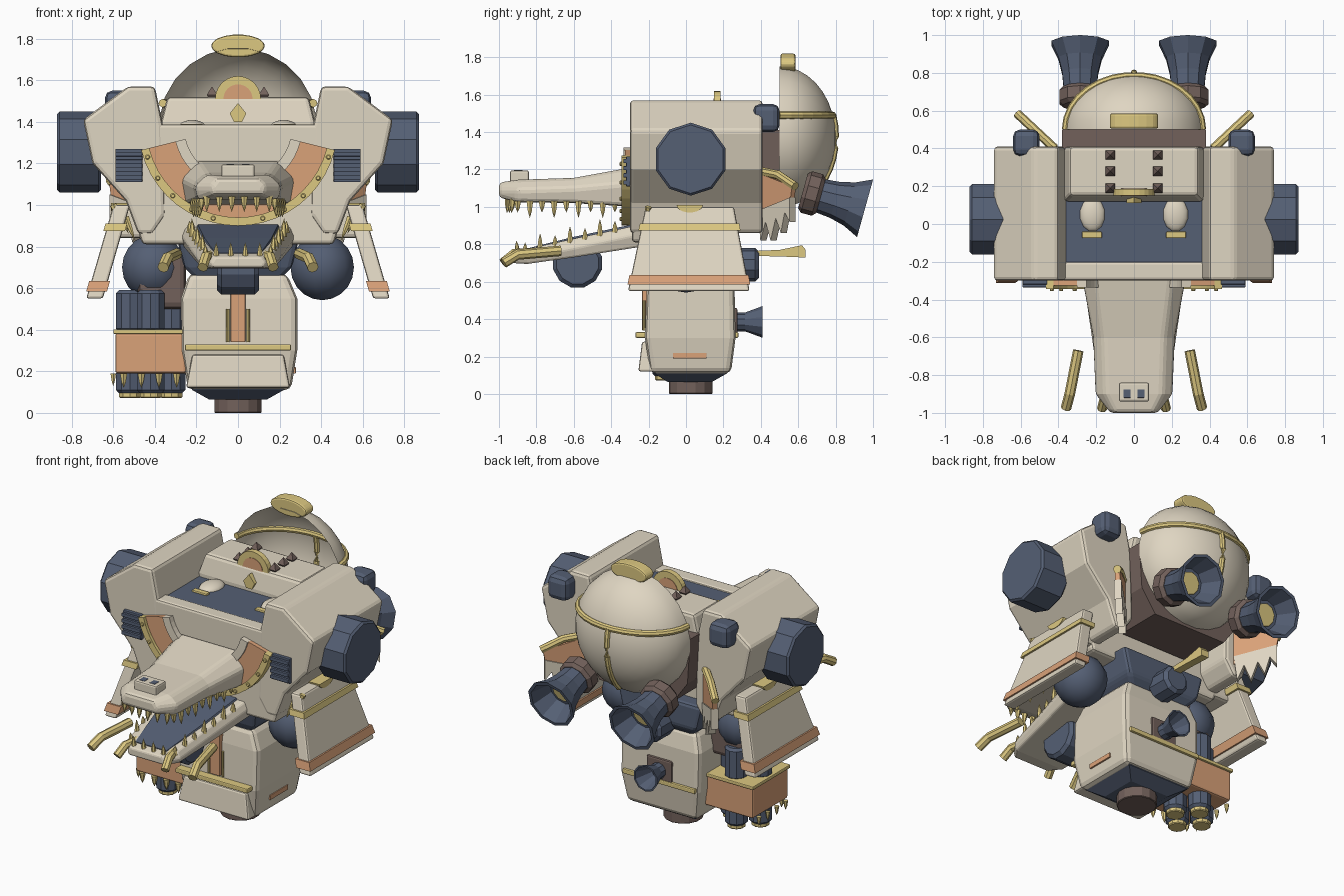
import bpy, bmesh, math
from math import sin, cos, radians as rad
from mathutils import Vector as V

if "Cube" in bpy.data.objects:
    bpy.data.objects.remove(bpy.data.objects["Cube"])

def mat(name, c):
    m = bpy.data.materials.new(name)
    m.diffuse_color = (*c, 1)
    m.use_nodes = True
    m.node_tree.nodes["Principled BSDF"].inputs["Base Color"].default_value = m.diffuse_color
    return m
CREAM, BLUE = mat("cream", (.74, .67, .54)), mat("slate", (.09, .115, .175))
GOLD, ORANGE, BROWN = mat("gold", (.72, .58, .22)), mat("orange", (.7, .36, .19)), mat("brown", (.17, .12, .105))

def finish(name, bm, m, bevel=0, smooth=False):
    bmesh.ops.remove_doubles(bm, verts=bm.verts, dist=1e-5)
    bmesh.ops.recalc_face_normals(bm, faces=bm.faces)
    me = bpy.data.meshes.new(name)
    bm.to_mesh(me)
    bm.free()
    for p in me.polygons:
        p.use_smooth = smooth
    me.materials.append(m)
    o = bpy.data.objects.new(name, me)
    bpy.context.collection.objects.link(o)
    if bevel:
        b = o.modifiers.new("bevel", 'BEVEL')
        b.width, b.segments = bevel, 2
    return o

def skin(bm, rings):
    rs = [[bm.verts.new(p) for p in r] for r in rings]
    n = len(rs[0])
    for a, b in zip(rs, rs[1:]):
        for i in range(n):
            bm.faces.new((a[i], a[(i+1) % n], b[(i+1) % n], b[i]))
    return rs

def loft(name, rings, m, bevel=0, smooth=False):
    bm = bmesh.new()
    rs = skin(bm, rings)
    bm.faces.new(rs[0])
    bm.faces.new(rs[-1])
    return finish(name, bm, m, bevel, smooth)

def prism(name, pts, axis, a, b, m, bevel=0):
    put = {'x': lambda p, d: (d, p[0], p[1]), 'y': lambda p, d: (p[0], d, p[1]), 'z': lambda p, d: (p[0], p[1], d)}[axis]
    return loft(name, [[put(p, d) for p in pts] for d in (a, b)], m, bevel)

def ring(z, x0, x1, y0, y1):
    return [(x0, y0, z), (x1, y0, z), (x1, y1, z), (x0, y1, z)]

def box(name, x, y, z, m, bevel=.01):
    return loft(name, [ring(k, min(x), max(x), *y) for k in z], m, bevel)

def lathe(name, origin, axis, prof, n, m, smooth=False):
    q = V(axis).to_track_quat('Z', 'Y')
    bm = bmesh.new()
    skin(bm, [[V(origin) + q @ V((r*cos(2*math.pi*(i+.5)/n), r*sin(2*math.pi*(i+.5)/n), d)) for i in range(n)]
              for r, d in prof])
    bmesh.ops.dissolve_degenerate(bm, dist=1e-5, edges=bm.edges)
    return finish(name, bm, m, 0, smooth)

def drum(name, o, axis, r, h, m, n=10, b=.02):
    return lathe(name, o, axis, [(0, 0), (r-b, 0), (r, b), (r, h-b), (r-b, h), (0, h)], n, m)

def spike(name, o, axis, r, h, m=GOLD, n=6):
    return lathe(name, o, axis, [(0, 0), (r, 0), (r*.6, h*.6), (0, h)], n, m)

def ball(name, c, r, m, n=12, sz=1, sy=1):
    o = lathe(name, (0, 0, 0), (0, 0, 1), [(r*cos(rad(t)), r*sin(rad(t))*sz) for t in range(-90, 91, 18)], n, m, True)
    o.location, o.scale = c, (1, sy, 1)
    return o

def tube(name, pts, r, m=GOLD):
    t = [(V(pts[min(i+1, len(pts)-1)]) - V(pts[max(i-1, 0)])).to_track_quat('Z', 'Y') for i in range(len(pts))]
    return loft(name, [[V(p) + q @ V((r*cos(k*math.pi/4), r*sin(k*math.pi/4), 0)) for k in range(8)]
                       for p, q in zip(pts, t)], m)

def arc_band(name, r0, r1, y0, y1, m):
    an = [rad(194 + 152*i/20) for i in range(21)]
    pts = [(r1*cos(a), 1.38 + r1*sin(a)) for a in an] + [(r0*cos(a), 1.38 + r0*sin(a)) for a in an[::-1]]
    return prism(name, pts, 'y', y0, y1, m)

# chest, deck and raised rear block
half = [(.46, .81), (.53, 1.03), (.6, 1.2), (.45, 1.34)]
prism("chest", half + [(-x, z) for x, z in half[::-1]], 'y', -.29, .18, CREAM, .02)
box("chest_lip", (-.4, .4), (-.298, -.2), (1.2, 1.388), CREAM, .015)
box("deck", (-.38, .38), (-.21, .2), (1.2, 1.378), BLUE, .003)
loft("rear_block", [ring(1.2, -.37, .37, .12, .41), ring(1.4, -.37, .37, .12, .41), ring(1.52, -.34, .34, .15, .41)], CREAM, .02)
loft("shell_mount", [ring(.98, -.26, .26, .2, .5), ring(1.12, -.36, .36, .2, .5), ring(1.41, -.38, .38, .3, .5)], BROWN)
prism("crest_diamond", [(0, 1.49), (.04, 1.44), (.02, 1.4), (-.02, 1.4), (-.04, 1.44)], 'y', .11, .16, GOLD)
fan = [(cos(rad(t)), sin(rad(t))) for t in range(0, 181, 15)]
prism("crest_fan", [(.11*x, 1.51 + .11*z) for x, z in fan], 'y', .15, .185, GOLD)
prism("crest_center", [(.07*x, 1.51 + .07*z) for x, z in fan], 'y', .147, .188, ORANGE)

# collar on chest front
arc_band("collar_inner", .26, .31, -.335, -.28, CREAM)
arc_band("collar", .31, .44, -.325, -.28, ORANGE)
arc_band("collar_trim", .44, .48, -.345, -.28, GOLD)

# hollow shell, bands and cap
lathe("shell", (0, .5, 1.375), (0, 1, 0), [(.38*cos(rad(t)), .3*sin(rad(t))) for t in range(0, 91, 10)], 24, CREAM, True)
tube("shell_band", [(.362*cos(rad(t)), .5 + .285*sin(rad(t)), 1.49) for t in range(0, 181, 12)], .02)
tube("shell_spine", [(0, .5 + .3*cos(rad(t)), 1.375 + .38*sin(rad(t))) for t in range(18, -55, -9)], .018)
prism("shell_cap", [(.13*cos(rad(t)), 1.765 + .055*sin(rad(t))) for t in range(0, 360, 20)], 'y', .505, .585, GOLD, .012)

# upper jaw
def jaw(y, hb, ht, zb, zm, zt):
    return [(-hb*.92, y, zb), (hb*.92, y, zb), (hb, y, zm), (ht, y, zt), (-ht, y, zt), (-hb, y, zm)]
loft("upper_jaw", [jaw(-.27, .28, .2, 1, 1.13, 1.215), jaw(-.6, .22, .16, 1.02, 1.1, 1.155),
                   jaw(-.9, .208, .15, 1.025, 1.09, 1.145), jaw(-1, .13, .1, 1.05, 1.09, 1.13)], CREAM, .02)
box("nostril_block", (-.08, .08), (-.94, -.84), (1.12, 1.195), CREAM)
# lower jaw with dark floor
loft("lower_jaw", [jaw(-.22, .28, .26, .79, .86, .91), jaw(-.6, .225, .2, .73, .78, .83),
                   jaw(-.85, .19, .17, .695, .73, .775), jaw(-.93, .13, .11, .7, .72, .75)], CREAM, .01)
loft("mouth_floor", [jaw(-.22, .21, .2, .85, .9, .92), jaw(-.6, .17, .16, .79, .82, .84),
                     jaw(-.88, .12, .11, .73, .75, .77)], BLUE)
drum("chin_roller", (-.1, -.58, .7), (1, 0, 0), .135, .2, BLUE, 12)
for i in range(6):
    spike("upper_front_tooth", (-.15 + .06*i, -.955 + .03*abs(i-2.5)/2.5, 1.05), (0, -.1, -1), .02, .085)
for i in range(4):
    spike("lower_front_tooth", (-.105 + .07*i, -.9, .75), (0, -.1, 1), .016, .07)

# waist, torso and foot
loft("waist", [ring(.62, -.18, .18, -.16, .2), ring(.7, -.26, .26, -.2, .27), ring(.86, -.3, .3, -.24, .27)], BLUE, .02)
loft("torso", [ring(.67, -.235, .235, -.19, .23), ring(.55, -.275, .285, -.21, .26),
               ring(.3, -.27, .285, -.22, .265), ring(.11, -.24, .255, -.19, .24)], CREAM, .03)
loft("torso_front_plate", [ring(.28, -.22, .22, -.235, -.1), ring(.12, -.25, .25, -.255, -.1)], CREAM, .012)
loft("torso_base", [ring(.15, -.235, .235, -.19, .235), ring(.11, -.22, .22, -.17, .22), ring(.065, -.14, .14, -.1, .14)], BLUE)
drum("foot", (0, .025, 0), (0, 0, 1), .117, .1, BROWN, 14, .004)
box("belt", (-.255, .255), (-.27, -.17), (.3, .33), GOLD, .006)
box("rear_belt", (-.255, .255), (.2, .28), (.3, .33), GOLD, .006)
box("torso_stripe", (-.035, .035), (-.235, -.15), (.34, .6), ORANGE, .004)
box("rear_port", (-.09, .09), (.2, .275), (.3, .46), BROWN)
lathe("rear_nozzle", (0, .265, .385), (0, 1, 0), [(0, 0), (.05, 0), (.05, .05), (.085, .145), (.075, .145), (.035, .03), (0, .03)], 10, BLUE)
drum("rear_hub", (0, .22, .69), (0, 1, 0), .09, .17, BLUE)
loft("tail_fin", [[(-.025, y, a), (.025, y, a), (.025, y, b), (-.025, y, b)] for y, a, b in
                  ((.25, .74, .76), (.5, .735, .77), (.62, .73, .795), (.64, .73, .77))], GOLD)

# mirrored parts
for s in (-1, 1):
    sh = [(.35, .95), (.41, .86), (.48, .86), (.54, 1.02), (.7, 1.2), (.745, 1.41), (.53, 1.57), (.4, 1.57), (.36, 1.38)]
    prism("shoulder", [(s*x, z) for x, z in sh], 'y', -.3, .41, CREAM, .02)
    drum("wheel", (s*.66, .025, 1.255), (s, 0, 0), .195, .21, BLUE, 10, .012)
    box("rear_pod", (s*.5, s*.64), (.36, .5), (1.4, 1.55), BLUE, .035)
    box("vent", (s*.46, s*.59), (-.32, -.28), (1.11, 1.27), BLUE, .004)
    for k in range(4):
        box("vent_slat", (s*.46, s*.59), (-.335, -.3), (1.12 + .038*k, 1.142 + .038*k), BLUE, .003)
    ball("deck_eye", (s*.22, .05, 1.375), .068, CREAM, 12, .5, 1.35)
    box("deck_eye_base", (s*.17, s*.275), (-.075, -.04), (1.36, 1.39), GOLD, .006)
    for y in (.19, .28, .365):
        lathe("top_stud", (s*.125, y, 1.51), (0, 0, 1), [(.02, 0), (.035, .02), (0, .06)], 4, BROWN).location.z = 0
    box("nostril", (s*.018, s*.055), (-.92, -.875), (1.17, 1.197), BLUE, .002)
    for k in range(5):
        a = rad(270 + s*(15 + 14*k))
        drum("collar_stud", (.46*cos(a), -.355, 1.38 + .46*sin(a)), (0, 1, 0), .012, .03, GOLD, 8, .004)
    # jet nozzles
    d = V((0, .964, -.268))
    p = V((s*.285, .625, 1.085))
    drum("jet_ring", p, d, .115, .1, BROWN, 10)
    lathe("jet_bell", p + d*.08, d, [(0, 0), (.09, 0), (.1, .1), (.12, .18), (.16, .265), (.14, .265), (.09, .14), (0, .14)], 10, BLUE)
    drum("jet_glow", p + d*.215, d, .07, .012, GOLD, 10, .002)
    # teeth and tusks
    for k in range(9):
        x = .215 - .04*(k/8)
        spike("upper_tooth", (s*x, -.38 - .065*k, 1.03), (s*.05, 0, -1), .02, .06 + .03*(k % 2))
    for k in range(7):
        t = k/6
        spike("lower_tooth", (s*(.23 - .075*t), -.38 - .08*k, .865 - .115*t), (s*.05, 0, 1), .018, .06 + .03*(k % 2))
    tube("outer_tusk", [(s*.295, -.67, .765), (s*.34, -.9, .745), (s*.36, -.975, .7)], .028)
    tube("inner_tusk", [(s*.13, -.82, .755), (s*.155, -.92, .75), (s*.17, -.98, .7)], .026)
    # hip ball, upper arm and arm guard
    ball("hip_ball", (s*.405, 0, .7), .158, BLUE, 12)
    box("upper_arm", (s*.42, s*.58), (-.15, .18), (.84, .985), CREAM, .02)
    def guard(z, e=0):
        t = (.98 - z)/.43
        x = sorted((s*(.525 + .125*t - e), s*(.605 + .125*t + e)))
        return ring(z, x[0], x[1], -.22 - .09*t - e, .26 + .08*t + e)
    loft("arm_guard", [guard(1.0), guard(.55)], CREAM, .012)
    loft("guard_gold_trim", [guard(.91, .012), guard(.875, .012)], GOLD)
    loft("guard_orange_trim", [guard(.635, .01), guard(.585, .01)], ORANGE)
    prism("guard_badge", [(.02 + .07*x, 1.01 - .04*z) for x, z in fan], 'x', s*.52, s*.612, GOLD)
    for k in range(3):
        spike("arm_claw", (s*(.6 - .03*k), -.2, 1.0 - .03*k), (-s*.4, -.2, -1), .018, .12)
    box("torso_mark", (s*.24, s*.278), (-.07, .11), (.19, .22), ORANGE, .002)
    tube("stripe_rod", [(s*.05, -.225, .34), (s*.05, -.225, .5)], .008)
    # rear wings with claws
    parts = [prism("wing", [(0, 1.18), (.26, 1.11), (.24, 1), (0, .93)], 'y', -.015, .015, ORANGE),
             prism("wing_claws", [(0, .98), (.25, 1.05), (.25, .92), (.21, .97), (.18, .86), (.14, .94), (.1, .82),
                                  (.06, .92), (.02, .82)], 'y', -.022, .022, CREAM),
             tube("wing_edge", [(0, 0, 1.19), (.14, 0, 1.17), (.27, 0, 1.11)], .024)]
    for o in parts:
        o.location = (s*.42, .4, 0)
        o.rotation_euler.z = rad(43 if s > 0 else 137)

# side weapon: arm block, orange housing, barrels and spikes
box("weapon_arm", (-.48, -.25), (-.12, .12), (.5, .78), BROWN, .03)
box("weapon_housing", (-.59, -.25), (-.19, .17), (.19, .385), ORANGE, .012)
box("weapon_lip", (-.6, -.24), (-.2, .18), (.38, .402), GOLD, .005)
for x, y in ((-.52, -.01), (-.42, -.11), (-.32, -.01), (-.42, .09)):
    drum("upper_barrel", (x, y, .39), (0, 0, 1), .07, .2, BLUE, 10, .015)
    drum("lower_barrel", (x, y, .09), (0, 0, 1), .07, .12, BLUE, 10, .02)
    drum("barrel_tip", (x, y, .072), (0, 0, 1), .055, .03, GOLD, 10, .005)
for k in range(4):
    spike("weapon_front_spike", (-.55 + .085*k, -.18, .19), (0, 0, -1), .02, .07)
    spike("weapon_side_spike", (-.6, -.15 + .09*k, .19), (0, 0, -1), .015, .06)
